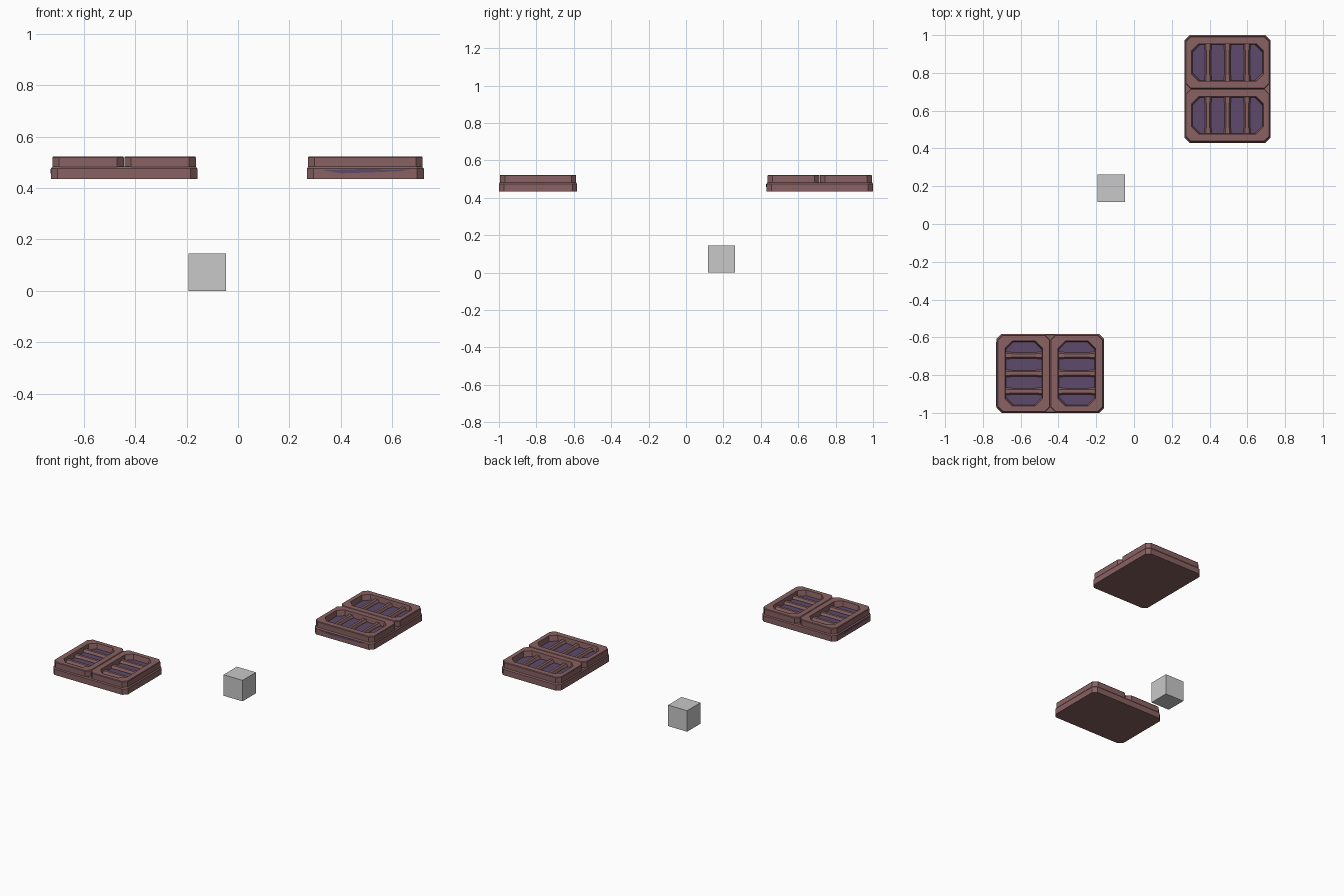
import bpy, bmesh, math
from mathutils import Matrix

if "Cube" in bpy.data.objects:
    bpy.data.objects.remove(bpy.data.objects["Cube"])


def material(name, col):
    m = bpy.data.materials.new(name)
    m.diffuse_color = (*col, 1)
    m.use_nodes = True
    m.node_tree.nodes["Principled BSDF"].inputs["Base Color"].default_value = m.diffuse_color
    return m


BROWN = material("dusty brown", (0.25, 0.12, 0.12))
PURPLE = material("muted purple", (0.11, 0.068, 0.15))
GREY = material("light grey", (0.58, 0.58, 0.58))


def octagon(cx, cy, w, d, c, z):
    """Rectangle w x d with corners cut by c."""
    a, b = w / 2, d / 2
    pts = [(a - c, -b), (a, -b + c), (a, b - c), (a - c, b),
           (-a + c, b), (-a, b - c), (-a, -b + c), (-a + c, -b)]
    return [(cx + x, cy + y, z) for x, y in pts]


def loft(name, rings, mat, matrix, closed=False):
    """Skin between rings; closed joins last ring to first, else both ends are capped."""
    bm = bmesh.new()
    vs = [[bm.verts.new(p) for p in r] for r in rings]
    n = len(vs[0])
    pairs = list(zip(vs, vs[1:]))
    if closed:
        pairs.append((vs[-1], vs[0]))
    for r, s in pairs:
        for i in range(n):
            j = (i + 1) % n
            bm.faces.new((r[i], r[j], s[j], s[i]))
    if not closed:
        bm.faces.new(vs[0][::-1])
        bm.faces.new(vs[-1])
    bmesh.ops.recalc_face_normals(bm, faces=bm.faces[:])
    me = bpy.data.meshes.new(name)
    bm.to_mesh(me)
    bm.free()
    me.materials.append(mat)
    ob = bpy.data.objects.new(name, me)
    ob.matrix_world = matrix
    bpy.context.collection.objects.link(ob)
    return ob


def bar(name, x, cy, length, w, matrix):
    """Grille bar with bevelled top, running along y, slightly flared at its ends."""
    rings = []
    for t, k in ((-.5, 1.3), (-.3, 1), (.3, 1), (.5, 1.3)):
        h = w / 2 * k
        y = cy + t * length
        rings.append([(x - h, y, .034), (x + h, y, .034), (x + h, y, .056),
                      (x + h * .55, y, .070), (x - h * .55, y, .070), (x - h, y, .056)])
    loft(name, rings, BROWN, matrix)


def tray(label, width, matrix):
    """Double-panel grille; local y is the long side, z = 0 the underside."""
    length = .57
    # base slab with bevelled upper edge
    loft(label + "_base", [octagon(0, 0, width, length, .026, 0),
                           octagon(0, 0, width, length, .026, .04),
                           octagon(0, 0, width - .012, length - .012, .024, .048)],
         BROWN, matrix)
    # purple patch showing through the end wall
    y = -length / 2
    prof = [(-.165, .034), (-.09, .022), (.03, .026), (.13, .030), (.175, .036), (0, .039)]
    loft(label + "_end_patch", [[(px, y - .0015, pz) for px, pz in prof],
                                [(px, y + .003, pz) for px, pz in prof]], PURPLE, matrix)
    for side, cy in (("near", -.14), ("far", .14)):
        w, d = width - .010, .278
        ow, od = width - .074, .198
        # raised frame around an opening
        loft(f"{label}_{side}_frame", [
            octagon(0, cy, w, d, .026, .044), octagon(0, cy, w, d, .026, .084),
            octagon(0, cy, w - .006, d - .006, .025, .088),
            octagon(0, cy, ow, od, .038, .088),
            octagon(0, cy, ow - .014, od - .010, .040, .044)], BROWN, matrix, closed=True)
        # purple floor
        loft(f"{label}_{side}_floor", [octagon(0, cy, ow + .01, od + .01, .03, .044),
                                       octagon(0, cy, ow + .01, od + .01, .03, .052)],
             PURPLE, matrix)
        # three grille bars
        for i in (-1, 0, 1):
            bar(f"{label}_{side}_bar_{i + 2}", i * width * .227, cy, od, .032, matrix)


tray("right_tray", .455,
     Matrix.Translation((.495, .715, .435)))
tray("left_tray", .418,
     Matrix.Translation((-.443, -.791, .435)) @ Matrix.Rotation(-math.pi / 2, 4, 'Z'))

# small cube on the ground
bpy.ops.mesh.primitive_cube_add(size=1, location=(-.12, .19, .0725))
cube = bpy.context.object
cube.name = "ground_block"
cube.scale = (.145, .145, .145)
cube.data.materials.append(GREY)
